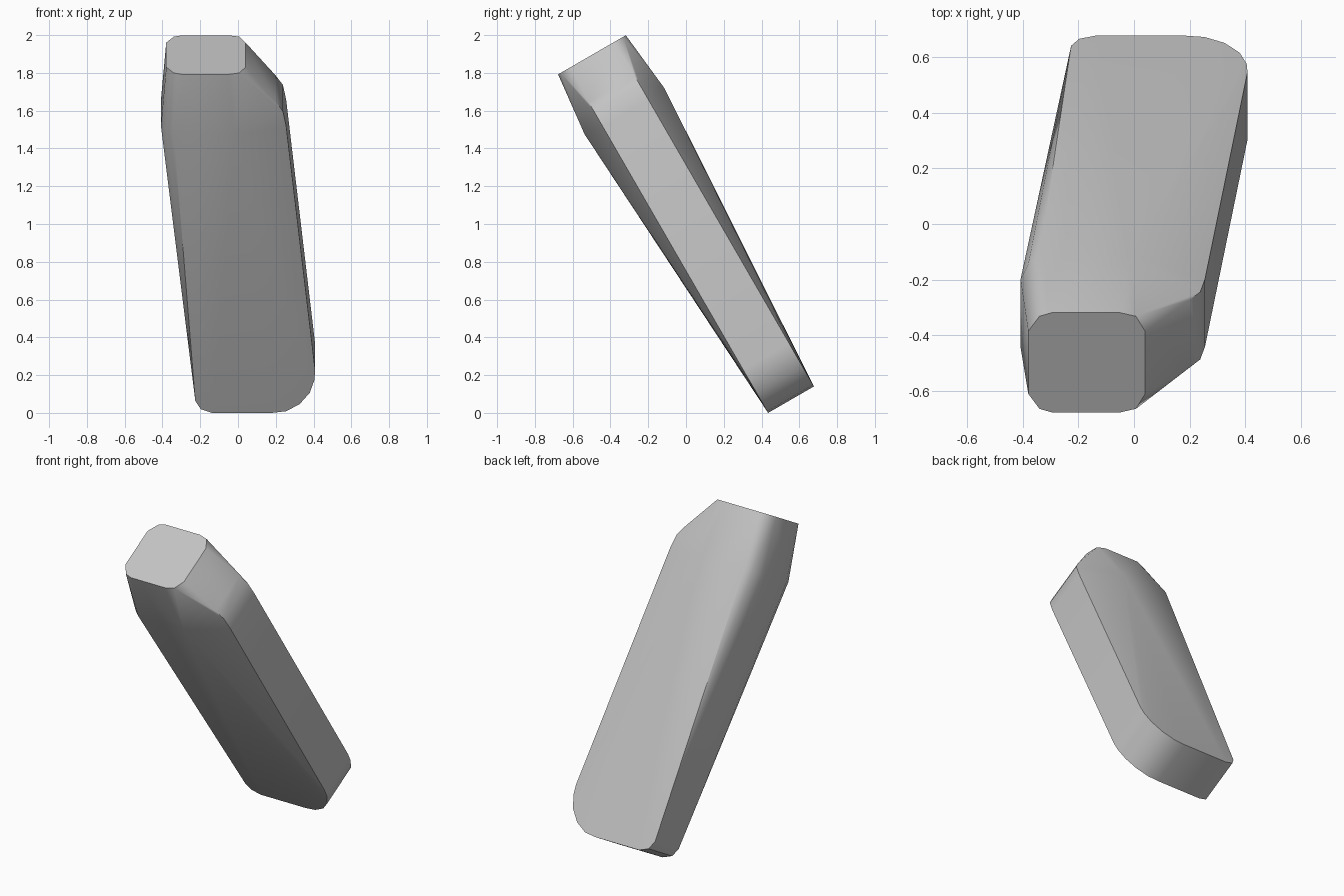
import bpy
import bmesh
import math
from mathutils import Matrix, Vector

cube = bpy.data.objects.get("Cube")
if cube:
    bpy.data.objects.remove(cube, do_unlink=True)

# Dimensions in the part's own frame: x across, y thickness, z length
MID = 0.52
SIDE = 0.14
CAP_END = 1.895
RIDGE = 1.55

# Outline of the thin side wall (x, length)
outline = [(-0.408, 1.54), (-0.226, -0.14), (-0.197, -0.19), (-0.137, -0.213),
           (0.18, -0.213), (0.254, -0.203), (0.326, -0.16), (0.38, -0.09),
           (0.405, -0.01), (0.408, 0.05),
           (0.255, 1.54), (0.238, 1.63), (0.2, 1.687)]
# Clipped corners of the end cap and the swollen ridge (x, half thickness)
cap = [(-0.38, 0.13), (-0.34, 0.192), (-0.295, 0.207),
       (-0.05, 0.207), (0.007, 0.192), (0.04, 0.13)]
ridge = [(-0.38, 0.21), (-0.34, 0.243), (-0.015, 0.244)]

# Mirror every section through the thickness
points = []
for s in (-1, 1):
    points += [Vector((x, s * SIDE, z)) for x, z in outline]
    points += [Vector((x, s * h, CAP_END)) for x, h in cap]
    points += [Vector((x, s * h, RIDGE)) for x, h in ridge]

# Wrap the sections in one convex skin
bm = bmesh.new()
for p in points:
    bm.verts.new(p)
hull = bmesh.ops.convex_hull(bm, input=bm.verts[:])
loose = [v for v in bm.verts if not v.link_faces]
bmesh.ops.delete(bm, geom=loose, context="VERTS")
bmesh.ops.dissolve_limit(bm, angle_limit=math.radians(0.5),
                         verts=bm.verts[:], edges=bm.edges[:])
bmesh.ops.recalc_face_normals(bm, faces=bm.faces[:])

# Lean the segment forward
lean = Matrix.Rotation(math.radians(30), 4, "X")
bm.transform(lean @ Matrix.Translation((0, MID, 0)))

# Settle it on the ground
low = min(v.co.z for v in bm.verts)
ys = [v.co.y for v in bm.verts]
bm.transform(Matrix.Translation((0, -(min(ys) + max(ys)) / 2, -low)))

mesh = bpy.data.meshes.new("leaning_segment")
bm.to_mesh(mesh)
bm.free()
segment = bpy.data.objects.new("leaning_segment", mesh)
bpy.context.collection.objects.link(segment)

# Plain grey
grey = bpy.data.materials.new("plain_grey")
grey.use_nodes = True
colour = (0.55, 0.55, 0.55, 1)
grey.diffuse_color = colour
grey.node_tree.nodes["Principled BSDF"].inputs["Base Color"].default_value = colour
mesh.materials.append(grey)

# Smooth shading with crisp rims
bpy.ops.object.select_all(action="DESELECT")
segment.select_set(True)
bpy.context.view_layer.objects.active = segment
bpy.ops.object.shade_smooth_by_angle(angle=math.radians(30))
